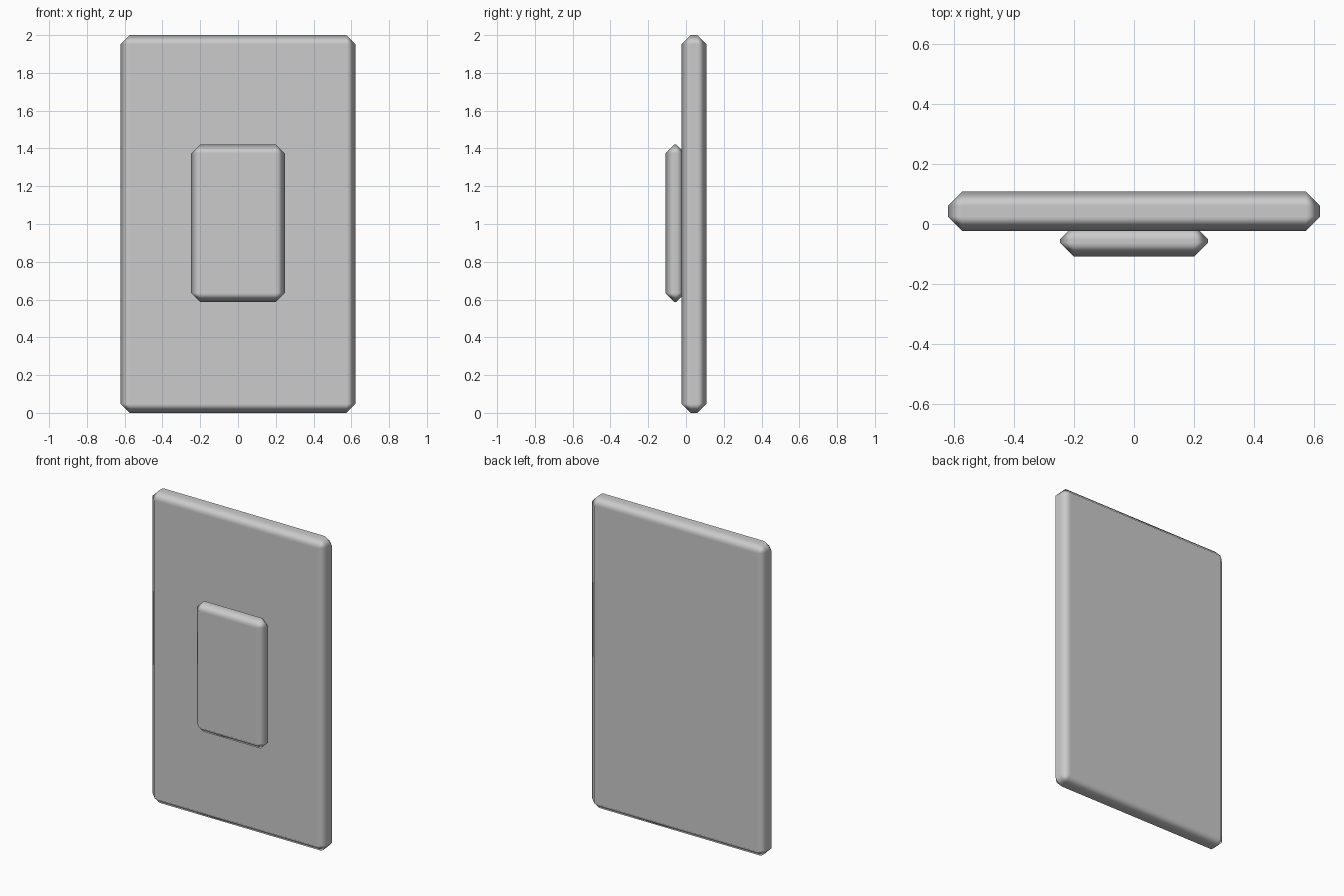
import bpy

if "Cube" in bpy.data.objects:
    bpy.data.objects.remove(bpy.data.objects["Cube"])


def bevelled_box(name, low, high, width):
    """Box between two corners with a single-segment chamfer on every edge."""
    size = [b - a for a, b in zip(low, high)]
    centre = [(a + b) / 2 for a, b in zip(low, high)]
    bpy.ops.mesh.primitive_cube_add(size=1, location=centre)
    ob = bpy.context.object
    ob.name = name
    ob.scale = size
    bpy.ops.object.transform_apply(location=False, rotation=False, scale=True)
    bpy.ops.object.shade_smooth()
    bevel = ob.modifiers.new("chamfer", 'BEVEL')
    bevel.width = width
    bevel.segments = 1
    bevel.limit_method = 'NONE'
    bevel.harden_normals = True
    return ob


# wall plate
bevelled_box("wall_plate", (-0.622, -0.023, 0), (0.622, 0.108, 2), 0.048)

# raised rocker, its back sunk into the plate
bevelled_box("rocker_button", (-0.248, -0.108, 0.588), (0.248, -0.006, 1.42), 0.046)
